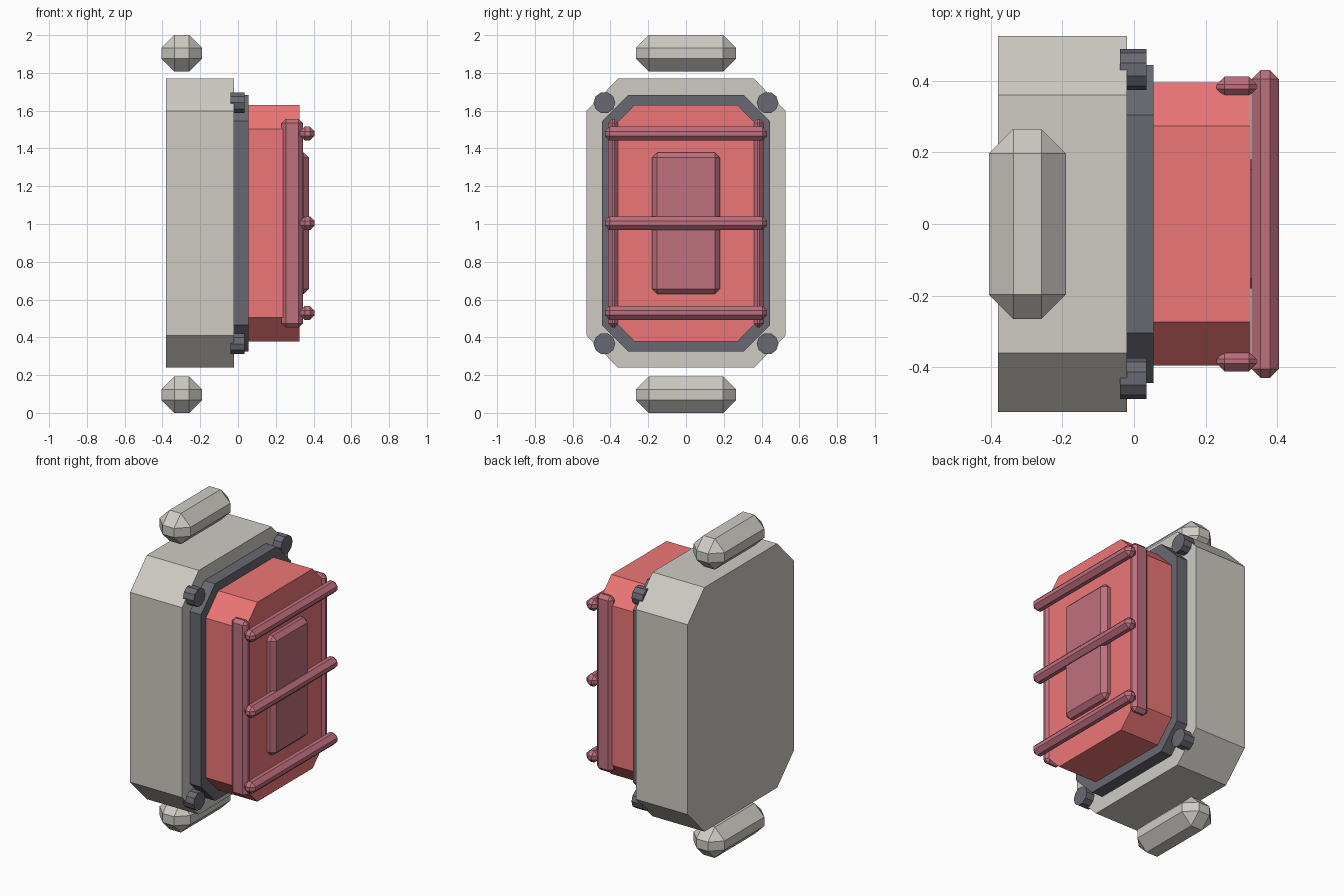
import bpy, bmesh
from mathutils import Matrix

if "Cube" in bpy.data.objects:
    bpy.data.objects.remove(bpy.data.objects["Cube"])

MID = 1.004  # height of the symmetry plane


def material(name, r, g, b):
    m = bpy.data.materials.new(name)
    m.diffuse_color = (r, g, b, 1)
    m.use_nodes = True
    m.node_tree.nodes["Principled BSDF"].inputs["Base Color"].default_value = m.diffuse_color
    return m


GREY = material("warm_grey", 0.62, 0.60, 0.55)
BLACK = material("black", 0.14, 0.14, 0.17)
RED = material("red", 0.85, 0.18, 0.18)
MAROON = material("maroon", 0.52, 0.16, 0.21)


def finish(name, bm, mat):
    bmesh.ops.recalc_face_normals(bm, faces=bm.faces)
    me = bpy.data.meshes.new(name)
    bm.to_mesh(me)
    bm.free()
    me.materials.append(mat)
    ob = bpy.data.objects.new(name, me)
    bpy.context.collection.objects.link(ob)
    return ob


def plate(name, x0, x1, hy, hz, cy, cz, mat):
    """Rectangle with cut corners in the YZ plane, extruded along x."""
    bm = bmesh.new()
    pts = [(hy - cy, hz), (hy, hz - cz), (hy, cz - hz), (hy - cy, -hz),
           (cy - hy, -hz), (-hy, cz - hz), (-hy, hz - cz), (cy - hy, hz)]
    face = bm.faces.new([bm.verts.new((x0, y, MID + z)) for y, z in pts])
    ext = bmesh.ops.extrude_face_region(bm, geom=[face])
    new = [v for v in ext["geom"] if isinstance(v, bmesh.types.BMVert)]
    bmesh.ops.translate(bm, verts=new, vec=(x1 - x0, 0, 0))
    return finish(name, bm, mat)


def soft_box(name, centre, size, bevel, mat):
    """Box with a single-segment bevel on every edge."""
    bm = bmesh.new()
    bmesh.ops.create_cube(bm, size=1, matrix=Matrix.Translation(centre)
                          @ Matrix.Diagonal((*size, 1)))
    ob = finish(name, bm, mat)
    mod = ob.modifiers.new("bevel", "BEVEL")
    mod.width = bevel
    mod.segments = 1
    return ob


# Housing, gasket and lens
plate("housing", -0.38, -0.02, 0.526, 0.765, 0.166, 0.17, GREY)
plate("gasket", -0.03, 0.055, 0.445, 0.68, 0.14, 0.14, BLACK)
plate("lens", 0.04, 0.326, 0.396, 0.625, 0.122, 0.125, RED)

# Raised pad in the middle of the lens
soft_box("lens_pad", (0.327, 0, MID), (0.096, 0.36, 0.75), 0.027, MAROON)

# Mounting lugs above and below the housing
for name, s in (("top_lug", 1), ("bottom_lug", -1)):
    soft_box(name, (-0.298, 0, 1.0 + s * 0.9035), (0.215, 0.53, 0.193), 0.068, GREY)

# Guard cage: uprights and cross bars
for name, s in (("left", -1), ("right", 1)):
    soft_box(f"guard_upright_{name}", (0.287, s * 0.384, MID),
             (0.112, 0.056, 1.105), 0.022, MAROON)
for name, s in (("lower", -1), ("middle", 0), ("upper", 1)):
    soft_box(f"guard_bar_{name}", (0.367, 0, MID + s * 0.475),
             (0.076, 0.86, 0.074), 0.025, MAROON)

# Ten-sided corner bolts
for sy in (-1, 1):
    for sz in (-1, 1):
        bm = bmesh.new()
        bmesh.ops.create_cone(
            bm, cap_ends=True, segments=10, radius1=0.0575, radius2=0.0575, depth=0.075,
            matrix=Matrix.Translation((-0.002, sy * 0.432, MID + sz * 0.638))
            @ Matrix.Rotation(1.5707963, 4, "Y"))
        finish(f"bolt_{'upper' if sz > 0 else 'lower'}_{'right' if sy > 0 else 'left'}", bm, BLACK)
